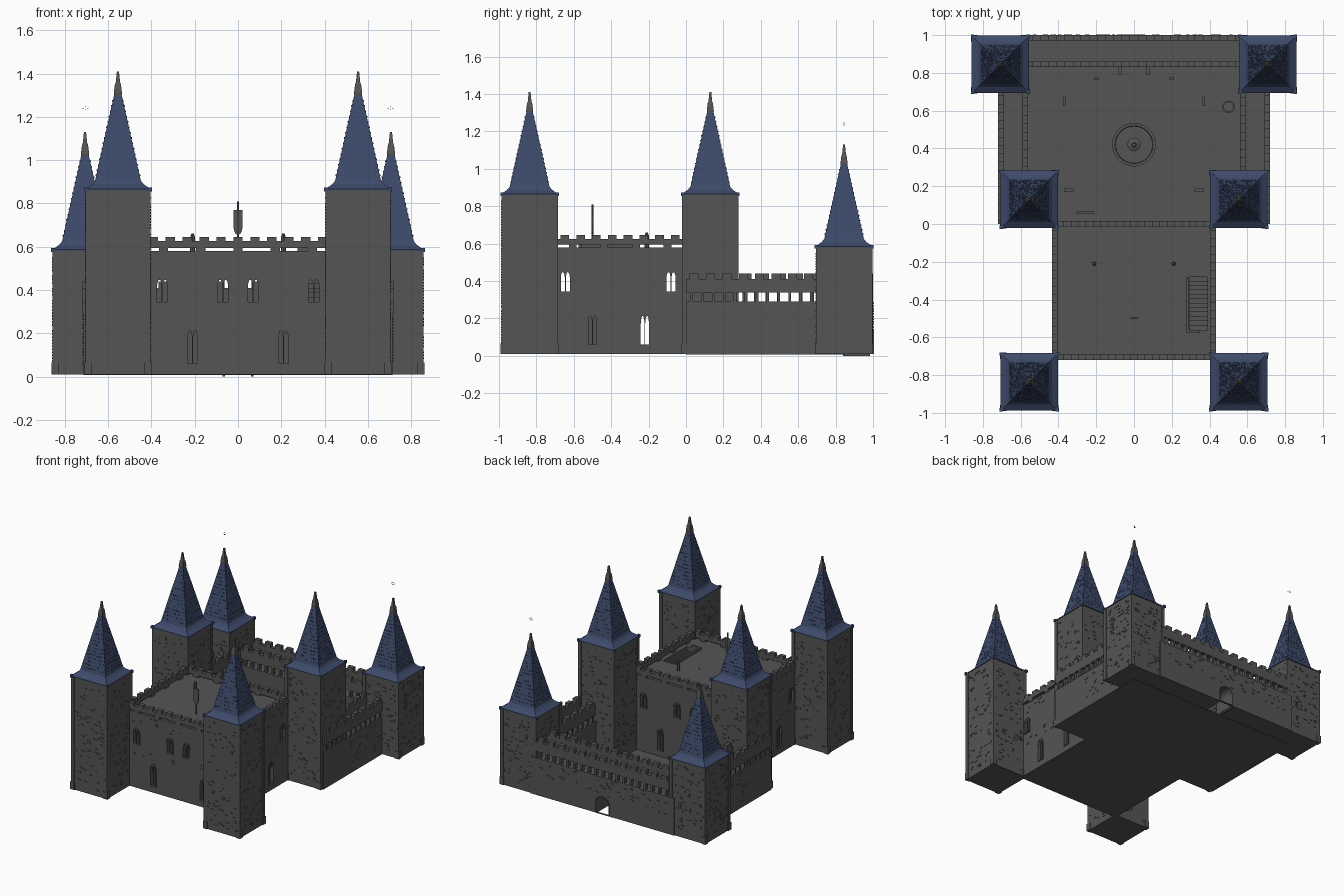
import bpy, bmesh, math, random
from mathutils import Matrix, Vector

random.seed(4)
if "Cube" in bpy.data.objects:
    bpy.data.objects.remove(bpy.data.objects["Cube"])


def material(name, rgb):
    m = bpy.data.materials.new(name)
    m.use_nodes = True
    m.diffuse_color = (*rgb, 1)
    bsdf = m.node_tree.nodes["Principled BSDF"]
    bsdf.inputs["Base Color"].default_value = (*rgb, 1)
    bsdf.inputs["Roughness"].default_value = 0.9
    return m


STONE = material("grey stone", (0.09, 0.09, 0.09))
SLATE = material("blue slate", (0.046, 0.068, 0.142))


def finish(name, bm, *mats):
    bmesh.ops.recalc_face_normals(bm, faces=bm.faces)
    mesh = bpy.data.meshes.new(name)
    bm.to_mesh(mesh)
    bm.free()
    for m in mats:
        mesh.materials.append(m)
    ob = bpy.data.objects.new(name, mesh)
    bpy.context.scene.collection.objects.link(ob)
    return ob


def floor_faces_up(ob):
    """Turn the ground faces of a building upward, as a floor seen from inside."""
    bm = bmesh.new()
    bm.from_mesh(ob.data)
    for f in bm.faces:
        if f.calc_center_median().z < 0.0105:
            f.normal_flip()
    bm.to_mesh(ob.data)
    bm.free()


def box(bm, x0, x1, y0, y1, z0, z1):
    mat = Matrix.Translation(((x0 + x1) / 2, (y0 + y1) / 2, (z0 + z1) / 2))
    bmesh.ops.create_cube(bm, size=1, matrix=mat @ Matrix.Diagonal((x1 - x0, y1 - y0, z1 - z0, 1)))


def loft(bm, profile, sides, centre, turn=0.0):
    """Stack rings of (radius, height) into a closed solid."""
    rings = []
    for r, z in profile:
        angles = [turn + math.tau * i / sides for i in range(sides)]
        rings.append([bm.verts.new(Vector(centre) + Vector((r * math.cos(a), r * math.sin(a), z)))
                      for a in angles])
    for a, b in zip(rings, rings[1:]):
        for i in range(sides):
            bm.faces.new((a[i], a[(i + 1) % sides], b[(i + 1) % sides], b[i]))
    bm.faces.new(rings[0][::-1])
    bm.faces.new(rings[-1])


def square_loft(bm, profile, centre):
    loft(bm, [(r * math.sqrt(2), z) for r, z in profile], 4, centre, math.pi / 4)


def spaced(r, pitch, fill):
    """Split a long rectangle into evenly spaced smaller ones."""
    x0, x1, y0, y1 = r
    along_x = x1 - x0 > y1 - y0
    a, b = (x0, x1) if along_x else (y0, y1)
    n = round((b - a) / pitch)
    step = (b - a) / n
    for i in range(n):
        c = a + (i + 0.5) * step
        lo, hi = c - step * fill / 2, c + step * fill / 2
        yield (lo, hi, y0, y1) if along_x else (x0, x1, lo, hi)


def battlement(bm, r, z0, z1, z2, z3, post_pitch, merlon_pitch):
    for p in spaced(r, post_pitch, 0.25):
        box(bm, *p, z0, z1)
    box(bm, *r, z1, z2)
    for p in spaced(r, merlon_pitch, 0.55):
        box(bm, *p, z2, z3)


def arch(w, h):
    """Pointed arch outline in (across, up)."""
    side = [(w / 2 * math.cos(t) ** 0.8, h * (0.6 + 0.4 * math.sin(t)))
            for t in (0, 0.35, 0.7, 1.05, 1.35)]
    return [(-w / 2, 0), (w / 2, 0)] + side + [(0, h)] + [(-u, v) for u, v in side[::-1]]


def wall_matrix(at, angle):
    return Matrix.Translation(at) @ Matrix.Rotation(angle, 4, 'Z')


def arch_prism(bm, at, angle, w, h, depth, shift=0.0):
    m = wall_matrix(at, angle)
    f = bm.faces.new([bm.verts.new(m @ Vector((u + shift, -depth / 2, v))) for u, v in arch(w, h)])
    out = bmesh.ops.extrude_face_region(bm, geom=[f])
    push = m.to_3x3() @ Vector((0, depth, 0))
    bmesh.ops.translate(bm, vec=push, verts=[v for v in out["geom"] if isinstance(v, bmesh.types.BMVert)])


def arch_frame(bm, at, angle, w, h, t=0.005):
    m = wall_matrix(at, angle)
    loops = []
    for grow, y in ((0, 0.01), (0, -t), (t * 2, -t), (t * 2, 0.01)):
        loops.append([bm.verts.new(m @ Vector((u, y, v - grow / 2)))
                      for u, v in arch(w + grow, h + grow)])
    n = len(loops[0])
    for a, b in zip(loops, loops[1:]):
        for i in range(n):
            bm.faces.new((a[i], a[(i + 1) % n], b[(i + 1) % n], b[i]))


def carve(ob, bm):
    cutter = finish("cutter", bm)
    cutter.hide_render = True
    mod = ob.modifiers.new("cut", 'BOOLEAN')
    mod.object, mod.solver = cutter, 'EXACT'
    bpy.context.view_layer.objects.active = ob
    bpy.ops.object.modifier_apply(modifier=mod.name)
    bpy.data.objects.remove(cutter)


def rough_stones(bm, at, angle, width, z0, z1, density):
    """Scatter slightly raised bricks on a wall, in regular courses."""
    m = wall_matrix(at, angle)
    for _ in range(int(width * (z1 - z0) * density)):
        w = random.uniform(0.008, 0.026)
        u = random.uniform(-0.5, 0.5) * (width - 0.03)
        z = round(random.uniform(z0, z1) / 0.014) * 0.014
        bmesh.ops.create_cube(bm, size=1, matrix=m @ Matrix.Translation((u, 0, z))
                              @ Matrix.Diagonal((w, 0.008, 0.008, 1)))


# Towers: square shafts with corner strips, slate spires with raised tiles, stone finials
HALF = 0.148
stones = bmesh.new()
spire = [(0.152, 0.0), (0.152, 0.006), (0.12, 0.028), (0.106, 0.045), (0.018, 0.44)]
finial = [(0.016, 0.43), (0.019, 0.45), (0.014, 0.49), (0.01, 0.5), (0.005, 0.55)]
for row, cx, cy, h in (("front", 0.555, -0.836, 0.86), ("middle", 0.555, 0.13, 0.86),
                       ("back", 0.707, 0.845, 0.58)):
    for side, sx in (("left", cx), ("right", -cx)):
        shaft, roof, tip = bmesh.new(), bmesh.new(), bmesh.new()
        box(shaft, sx - HALF, sx + HALF, cy - HALF, cy + HALF, 0.01, h)
        square_loft(roof, spire, (sx, cy, h))
        square_loft(tip, finial, (sx, cy, h))
        for i in (-1, 1):
            for j in (-1, 1):
                px, py = sx + i * (HALF - 0.01), cy + j * (HALF - 0.01)
                box(shaft, px - 0.013, px + 0.013, py - 0.013, py + 0.013, 0.01, h)
                box(shaft, px - 0.017, px + 0.017, py - 0.017, py + 0.017, 0.01, 0.065)
                px, py = sx + i * HALF, cy + j * HALF
                box(roof, px - 0.009, px + 0.009, py - 0.009, py + 0.009, h - 0.005, h + 0.014)
        for k in range(4):
            a = k * math.pi / 2
            at = (sx + HALF * math.sin(a), cy - HALF * math.cos(a), 0)
            rough_stones(stones, at, a, 2 * HALF, 0.05, h - 0.03, 500 if row == "back" else 350)
            m = wall_matrix((sx, cy, h), a)
            for i in range(1, 16):
                r = 0.106 - 0.088 * i / 16
                n = int(2 * r / 0.016)
                for c in range(n):
                    u = (c + 0.5 - n / 2) * 0.016
                    if random.random() < 0.6:
                        bmesh.ops.create_cube(roof, size=1, matrix=m @ Matrix.Translation(
                            (u, -r, 0.045 + 0.395 * i / 16)) @ Matrix.Diagonal((0.007, 0.006, 0.007, 1)))
        floor_faces_up(finish(f"{row}_{side}_tower", shaft, STONE))
        finish(f"{row}_{side}_spire", roof, SLATE)
        finish(f"{row}_{side}_finial", tip, STONE)

# Keep: hollow block with pointed windows and a stair hatch in its roof
bm = bmesh.new()
box(bm, -0.43, 0.43, -0.715, 0.01, 0.01, 0.58)
keep = finish("keep", bm, STONE)
bm = bmesh.new()
box(bm, -0.39, 0.39, -0.675, -0.03, 0.03, 0.55)
carve(keep, bm)
# Window kinds: sill height, width, height, width of each light, offsets of the lights
LOW = (0.06, 0.048, 0.165, 0.021, (-0.012, 0.012))
HIGH = (0.345, 0.052, 0.11, 0.022, (-0.0135, 0.0135))
openings = [(x, 0, k) for x, k in ((-0.21, LOW), (0.21, LOW), (-0.07, HIGH), (0.07, HIGH),
                                   (-0.35, HIGH), (0.35, HIGH))]
openings += [(y, 1, k) for y, k in ((-0.5, LOW), (-0.22, LOW), (-0.645, HIGH), (-0.08, HIGH))]
cut_x, cut_y, frames = bmesh.new(), bmesh.new(), bmesh.new()
for c, sideways, (z, w, h, light, offsets) in openings:
    for o in offsets:
        if sideways:
            arch_prism(cut_x, (0, c, z), math.pi / 2, light, h * 0.93, 2, o)
        else:
            arch_prism(cut_y, (c, -0.35, z), 0, light, h * 0.93, 1, o)
    if sideways:
        spots = [((0.43, c, z), math.pi / 2), ((-0.43, c, z), -math.pi / 2)]
    else:
        spots = [((c, -0.715, z), 0), ((c, 0.01, z), math.pi)]
    for at, a in spots:
        arch_frame(frames, at, a, w, h)
carve(keep, cut_x)
carve(keep, cut_y)
bm = bmesh.new()
box(bm, 0.295, 0.388, -0.56, -0.28, 0.5, 0.7)
carve(keep, bm)
floor_faces_up(keep)
finish("window_frames", frames, STONE)

bm = bmesh.new()
for i in range(12):
    y = -0.56 + i * 0.28 / 12
    box(bm, 0.295, 0.39, y, y + 0.28 / 12, 0.03, 0.3 + 0.022 * i)
box(bm, -0.39, 0.28, -0.56, -0.44, 0.03, 0.26)
finish("inner_stairs", bm, STONE)
bm = bmesh.new()
box(bm, 0.275, 0.29, -0.575, -0.28, 0.57, 0.6)
box(bm, 0.275, 0.35, -0.575, -0.56, 0.57, 0.6)
finish("stair_balustrade", bm, STONE)

bm = bmesh.new()
for r in ((-0.43, 0.43, -0.72, -0.69), (-0.43, 0.43, -0.015, 0.015),
          (-0.435, -0.405, -0.69, -0.015), (0.405, 0.435, -0.69, -0.015)):
    battlement(bm, r, 0.575, 0.595, 0.626, 0.646, 0.17, 0.08)
finish("keep_battlements", bm, STONE)

# Roof banner and small roof posts
bm = bmesh.new()
loft(bm, [(0.005, 0.57), (0.005, 0.81)], 8, (0, -0.5, 0))
arch_prism(bm, (0, -0.5, 0.77), 0, 0.042, -0.115, 0.008)
for x in (-0.21, 0.21):
    loft(bm, [(0.012, 0.57), (0.012, 0.64), (0.006, 0.66)], 8, (x, -0.21, 0))
finish("banner_and_roof_posts", bm, STONE)

# Courtyard walls with walkways, gate and open battlements
bm = bmesh.new()
box(bm, -0.6, 0.6, 0.83, 1.0, 0.01, 0.29)
back_wall = finish("back_wall", bm, STONE)
bm = bmesh.new()
arch_prism(bm, (0, 0.9, 0), 0, 0.11, 0.14, 0.5)
carve(back_wall, bm)
bm = bmesh.new()
arch_frame(bm, (0, 1.0, 0.015), math.pi, 0.11, 0.125, 0.004)
for s in (-1, 1):
    box(bm, s * 0.065 - 0.006, s * 0.065 + 0.006, 0.84, 0.985, 0, 0.03)
finish("gate_frame", bm, STONE)
bm, top = bmesh.new(), bmesh.new()
runs = [(-0.56, 0.56, 0.97, 1.0), (-0.56, 0.56, 0.83, 0.86)]
for s in (-1, 1):
    box(bm, *sorted((s * 0.56, s * 0.715)), 0, 0.84, 0.012, 0.29)
    runs += [(*sorted((s * 0.69, s * 0.72)), 0, 0.7), (*sorted((s * 0.56, s * 0.59)), 0.28, 0.83)]
for r in runs:
    battlement(top, r, 0.29, 0.34, 0.41, 0.44, 0.058, 0.085)
finish("side_walls", bm, STONE)
finish("courtyard_battlements", top, STONE)

# Courtyard floor
bm = bmesh.new()
box(bm, -0.715, 0.715, 0, 0.85, 0.007, 0.014)
finish("courtyard_floor", bm, STONE)

# Courtyard fittings: fountain, well, bench and posts
bm = bmesh.new()
loft(bm, [(0.115, 0.01), (0.115, 0.05), (0.1, 0.05), (0.098, 0.025), (0.035, 0.025),
          (0.035, 0.06), (0.012, 0.07), (0.01, 0.12)], 32, (0, 0.42, 0))
loft(bm, [(0.033, 0.01), (0.033, 0.05), (0.025, 0.05), (0.025, 0.02)], 20, (0.5, 0.62, 0))
finish("fountain_and_well", bm, STONE)
bm = bmesh.new()
box(bm, -0.305, -0.215, 0.055, 0.07, 0.01, 0.045)
for s in (-1, 1):
    for x, y, w, d in ((0.37, 0.65, 0.007, 0.025), (0.345, 0.18, 0.025, 0.007),
                       (0.2, 0.77, 0.012, 0.007), (0.075, 0.81, 0.008, 0.02)):
        box(bm, s * x - w, s * x + w, y - d, y + d, 0.01, 0.06)
finish("bench_and_posts", bm, STONE)

# Tiny floating ornaments over the back spires
bm = bmesh.new()
for s in (-1, 1):
    for dx, dz in ((-0.01, 0), (0.01, 0), (0, -0.007), (0, 0.007)):
        loft(bm, [(0.003, -0.002), (0.003, 0.002)], 6, (s * 0.705 + dx, 0.845, 1.24 + dz))
finish("spire_ornaments", bm, STONE)

# Rough stones on the keep and courtyard walls
for z0, z1 in ((0.255, 0.325), (0.48, 0.56)):
    rough_stones(stones, (0, -0.715, 0), 0, 0.8, z0, z1, 220)
    for s in (-1, 1):
        rough_stones(stones, (s * 0.43, -0.35, 0), s * math.pi / 2, 0.66, z0, z1, 260)
rough_stones(stones, (0, 1.0, 0), math.pi, 1.1, 0.16, 0.28, 350)
for s in (-1, 1):
    rough_stones(stones, (s * 0.715, 0.48, 0), s * math.pi / 2, 0.4, 0.04, 0.28, 260)
finish("rough_stones", stones, STONE)
